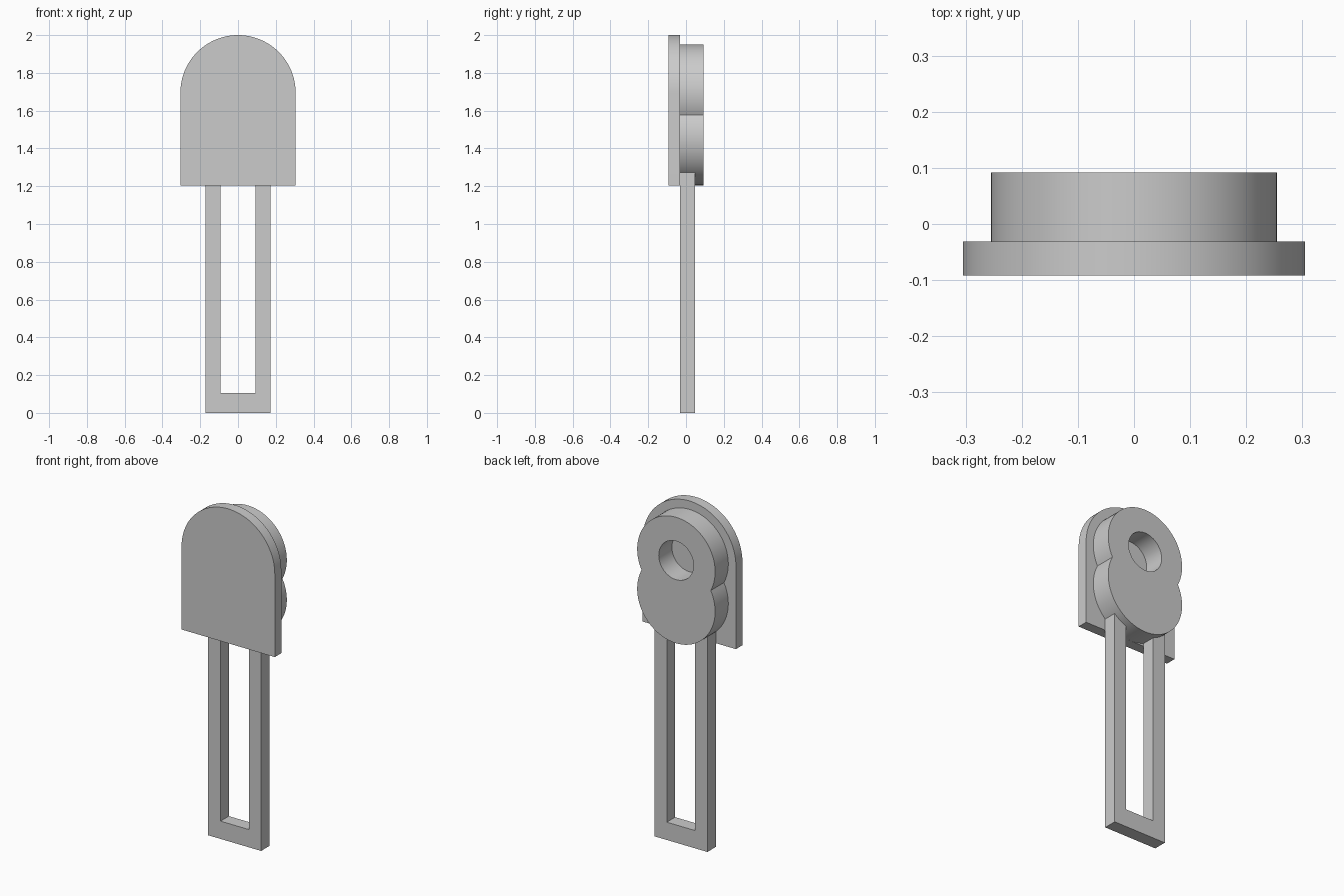
import bpy
import bmesh
from math import asin, cos, pi, radians, sin

cube = bpy.data.objects.get("Cube")
if cube:
    bpy.data.objects.remove(cube, do_unlink=True)

grey = bpy.data.materials.new("plain grey")
grey.use_nodes = True
colour = (0.6, 0.6, 0.6, 1)
grey.diffuse_color = colour
grey.node_tree.nodes["Principled BSDF"].inputs["Base Color"].default_value = colour


def arc(centre_z, radius, start, end, steps):
    """Points on an arc in the x-z plane, centred on x = 0."""
    angles = [start + (end - start) * i / steps for i in range(steps + 1)]
    return [(radius * cos(a), centre_z + radius * sin(a)) for a in angles]


def extruded(name, loops, front, back):
    """Fill outline loops (inner ones become holes) and extrude along y."""
    bm = bmesh.new()
    edges = []
    for loop in loops:
        verts = [bm.verts.new((x, front, z)) for x, z in loop]
        edges += [bm.edges.new((v, verts[i - 1])) for i, v in enumerate(verts)]
    bmesh.ops.triangle_fill(bm, edges=edges, use_beauty=True, use_dissolve=False,
                            normal=(0, -1, 0))
    result = bmesh.ops.extrude_face_region(bm, geom=bm.faces[:], use_keep_orig=True)
    moved = [g for g in result["geom"] if isinstance(g, bmesh.types.BMVert)]
    bmesh.ops.translate(bm, verts=moved, vec=(0, back - front, 0))
    bmesh.ops.recalc_face_normals(bm, faces=bm.faces[:])
    mesh = bpy.data.meshes.new(name)
    bm.to_mesh(mesh)
    bm.free()
    mesh.materials.append(grey)
    obj = bpy.data.objects.new(name, mesh)
    bpy.context.collection.objects.link(obj)
    bpy.ops.object.select_all(action="DESELECT")
    obj.select_set(True)
    bpy.context.view_layer.objects.active = obj
    bpy.ops.object.shade_smooth_by_angle(angle=radians(30))
    return obj


front_y, plate_back, frame_back, body_back = -0.092, -0.031, 0.047, 0.092
upper_z, lower_z, lobe = 1.695, 1.46, 0.255
plate_half, plate_bottom = 0.305, 1.205

# Arched front plate
plate = arc(upper_z, plate_half, 0, pi, 48)
plate += [(-plate_half, plate_bottom), (plate_half, plate_bottom)]
extruded("front_plate", [plate], front_y, plate_back)

# Two-lobed body with a round hole in the upper lobe
notch = asin((upper_z - lower_z) / 2 / lobe)
body = arc(upper_z, lobe, -notch, pi + notch, 56)
body += arc(lower_z, lobe, pi - notch, 2 * pi + notch, 56)[1:-1]
hole = arc(upper_z, 0.114, 0, 2 * pi, 48)[:-1]
extruded("two_lobed_body", [body, hole], plate_back, body_back)

# U-shaped frame below, its legs ending inside the body
outer, inner, bar, top = 0.173, 0.093, 0.105, 1.4
frame = [(-outer, 0), (outer, 0), (outer, top), (inner, top),
         (inner, bar), (-inner, bar), (-inner, top), (-outer, top)]
extruded("slotted_frame", [frame], plate_back, frame_back)
